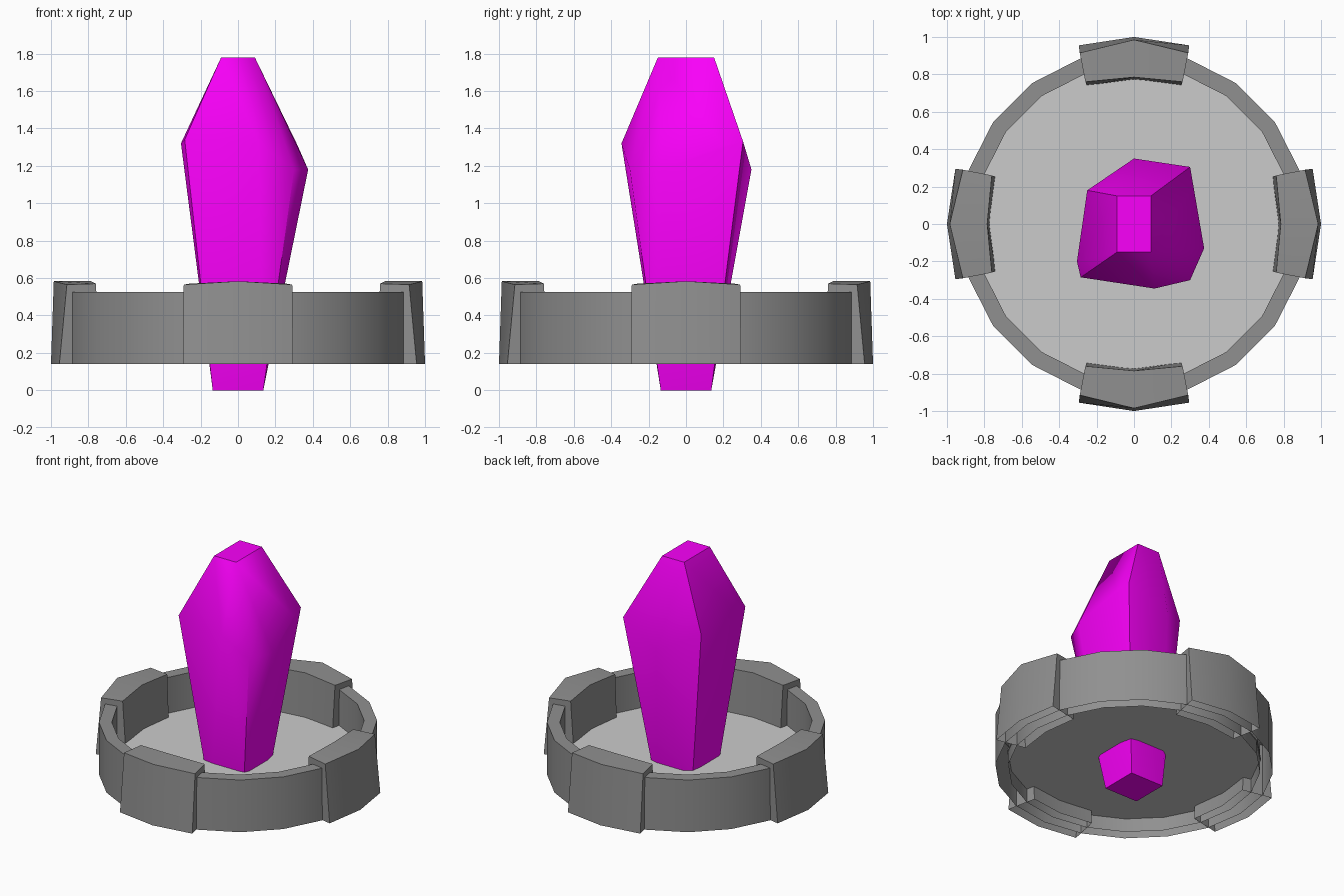
import bpy, bmesh
from math import sin, cos, pi, radians
from mathutils import Matrix

if "Cube" in bpy.data.objects:
    bpy.data.objects.remove(bpy.data.objects["Cube"])


def material(name, rgb):
    mat = bpy.data.materials.new(name)
    mat.diffuse_color = (*rgb, 1)
    mat.use_nodes = True
    mat.node_tree.nodes["Principled BSDF"].inputs["Base Color"].default_value = mat.diffuse_color
    return mat


dark_stone = material("dark_stone", (0.28, 0.28, 0.28))
pale_stone = material("pale_stone", (0.55, 0.55, 0.55))
magenta = material("magenta", (0.95, 0.0, 0.95))


def finish(bm, name, mat, angle=30):
    me = bpy.data.meshes.new(name)
    bm.to_mesh(me)
    bm.free()
    ob = bpy.data.objects.new(name, me)
    bpy.context.collection.objects.link(ob)
    me.materials.append(mat)
    bpy.ops.object.select_all(action='DESELECT')
    ob.select_set(True)
    bpy.context.view_layer.objects.active = ob
    bpy.ops.object.shade_smooth_by_angle(angle=radians(angle))
    return ob


def bridge(bm, a, b):
    # Joins two four-point sections, leaving the underside open
    for k in range(3):
        bm.faces.new((a[k], b[k], b[k + 1], a[k + 1]))


# Base ring: 20-sided, open underneath
N = 20
bm = bmesh.new()
section = [(0.93, 0.14), (0.93, 0.525), (0.844, 0.525), (0.844, 0.14)]
rows = [[bm.verts.new((r * cos(2 * pi * i / N), r * sin(2 * pi * i / N), z))
         for r, z in section] for i in range(N)]
for i in range(N):
    bridge(bm, rows[i], rows[(i + 1) % N])
finish(bm, "base_ring", dark_stone)

# Recessed floor disc inside the ring
bm = bmesh.new()
bmesh.ops.create_cone(bm, cap_ends=True, segments=N, radius1=0.85, radius2=0.85, depth=0.02,
                      matrix=Matrix.Translation((0, 0, 0.25)) @ Matrix.Rotation(pi / 2, 4, 'Z'))
finish(bm, "floor_disc", pale_stone)

# Four bent clamp blocks; each section is outer low, outer top, inner top, inner low
end = [(0.295, 0.955, 0.14), (0.29, 0.915, 0.565), (0.26, 0.76, 0.57), (0.25, 0.737, 0.14)]
mid = [(0, 1.0, 0.14), (0, 0.985, 0.583), (0, 0.785, 0.583), (0, 0.77, 0.14)]
for q, side in enumerate(("back", "left", "front", "right")):
    bm = bmesh.new()
    left, centre, right = [[bm.verts.new(p) for p in pts] for pts in
                           ([(-x, y, z) for x, y, z in end], mid, end)]
    bridge(bm, right, centre)
    bridge(bm, centre, left)
    bm.faces.new(right)
    bm.faces.new(left[::-1])
    bmesh.ops.rotate(bm, verts=bm.verts, matrix=Matrix.Rotation(q * pi / 2, 3, 'Z'))
    finish(bm, side + "_clamp", dark_stone)

# Crystal: hull over square foot, irregular girdle and flat tip
girdle = [(0.3, -0.3, 1.18), (0.375, -0.13, 1.18), (0.318, 0.2, 1.31), (0.3, 0.305, 1.33),
          (0.0, 0.35, 1.18), (-0.25, 0.18, 1.3), (-0.305, -0.2, 1.32),
          (-0.285, -0.285, 1.34), (0.11, -0.345, 1.32)]
bm = bmesh.new()
for p in girdle:
    bm.verts.new(p)
for sx, sy in [(-1, -1), (1, -1), (1, 1), (-1, 1)]:
    bm.verts.new((sx * 0.135, sy * 0.135, 0))
    bm.verts.new((sx * 0.09, sy * 0.15, 1.78))
bmesh.ops.convex_hull(bm, input=bm.verts)
bmesh.ops.dissolve_limit(bm, angle_limit=radians(2), verts=bm.verts, edges=bm.edges)
bmesh.ops.recalc_face_normals(bm, faces=bm.faces)
finish(bm, "crystal", magenta, 40)
